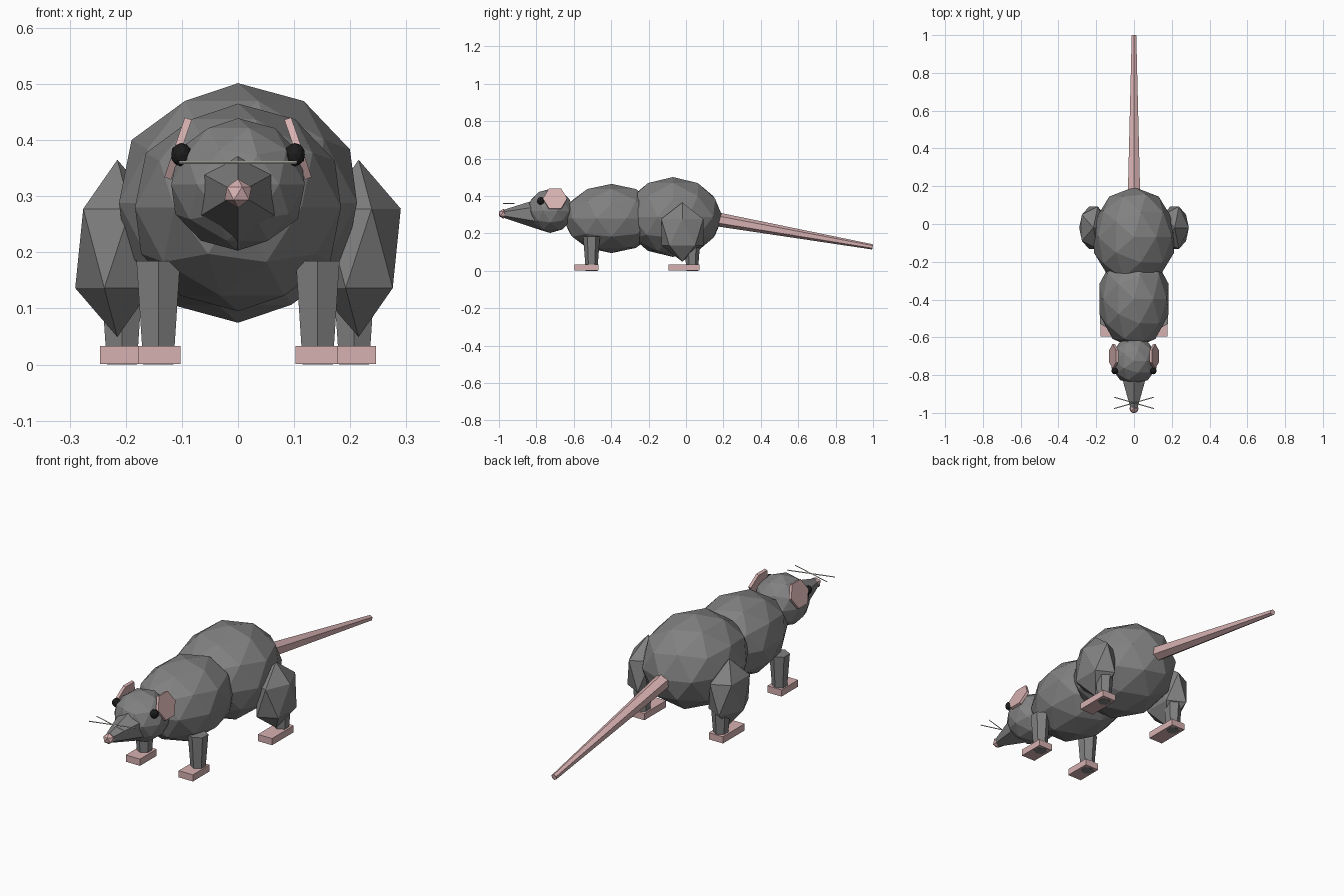
import bpy, math
from mathutils import Vector, Matrix

if "Cube" in bpy.data.objects:
    bpy.data.objects.remove(bpy.data.objects["Cube"])


def material(name, rgb):
    m = bpy.data.materials.new(name)
    m.diffuse_color = (*rgb, 1)
    m.use_nodes = True
    m.node_tree.nodes["Principled BSDF"].inputs["Base Color"].default_value = m.diffuse_color
    return m


FUR = material("grey fur", (0.22, 0.22, 0.22))
PINK = material("pink skin", (0.68, 0.44, 0.44))
BLACK = material("eye black", (0.012, 0.012, 0.012))
PALE = material("whisker white", (0.8, 0.8, 0.72))


def finish(name, mat):
    ob = bpy.context.object
    ob.name = name
    ob.data.materials.append(mat)
    return ob


def ball(name, loc, radii, mat, sub=2):
    bpy.ops.mesh.primitive_ico_sphere_add(subdivisions=sub, radius=1, location=loc)
    ob = finish(name, mat)
    ob.scale = radii
    return ob


def taper(name, a, b, ra, rb, mat, sides=6):
    """Tapered prism from a to b, with a corner turned towards its local y."""
    a, b = Vector(a), Vector(b)
    d = b - a
    bpy.ops.mesh.primitive_cone_add(vertices=sides, radius1=ra, radius2=rb,
                                    depth=d.length, location=(a + b) / 2)
    ob = finish(name, mat)
    ob.rotation_euler = d.to_track_quat('Z', 'Y').to_euler()
    return ob


def box(name, loc, size, mat):
    bpy.ops.mesh.primitive_cube_add(size=1, location=loc)
    ob = finish(name, mat)
    ob.scale = size
    return ob


# Body masses
ball("hindquarters", (0, -0.07, 0.288), (0.223, 0.266, 0.2135), FUR)
ball("chest", (0, -0.398, 0.28), (0.193, 0.26, 0.185), FUR)
ball("head", (0, -0.725, 0.321), (0.125, 0.125, 0.118), FUR)

# Snout, nose and tail
taper("snout", (0, -0.73, 0.303), (0, -0.98, 0.305), 0.1, 0.02, FUR)
ball("nose", (0, -0.977, 0.305), (0.027, 0.027, 0.026), PINK, 1)
taper("tail", (0, 0.14, 0.28), (0, 0.998, 0.128), 0.038, 0.014, PINK)

# Whiskers: two thin crossed rods
for i, s in enumerate((-1, 1)):
    taper(f"whisker_{i}", (-0.105, -0.947 - s * 0.03, 0.36),
          (0.105, -0.947 + s * 0.03, 0.36), 0.0025, 0.0025, PALE, 4)

for side, s in (("left", -1), ("right", 1)):
    # Eye and tilted hexagonal ear
    ball(f"eye_{side}", (s * 0.101, -0.777, 0.374), (0.019, 0.019, 0.021), BLACK)
    bpy.ops.mesh.primitive_cylinder_add(vertices=6, radius=0.065, depth=0.013,
                                        location=(s * 0.107, -0.70, 0.385))
    ear = finish(f"ear_{side}", PINK)
    ear.rotation_euler = (0, s * (math.pi / 2 - 0.33), 0)

    # Front leg and foot
    taper(f"front_leg_{side}", (s * 0.142, -0.505, 0), (s * 0.142, -0.505, 0.185),
          0.031, 0.045, FUR)
    box(f"front_foot_{side}", (s * 0.14, -0.532, 0.017), (0.075, 0.126, 0.032), PINK)

    # Thigh, rear leg and foot
    ball(f"thigh_{side}", (s * 0.215, -0.02, 0.207), (0.084, 0.132, 0.158), FUR, 1)
    taper(f"rear_leg_{side}", (s * 0.207, 0.033, 0), (s * 0.207, 0.033, 0.185),
          0.031, 0.045, FUR)
    box(f"rear_foot_{side}", (s * 0.208, -0.011, 0.017), (0.075, 0.164, 0.032), PINK)
